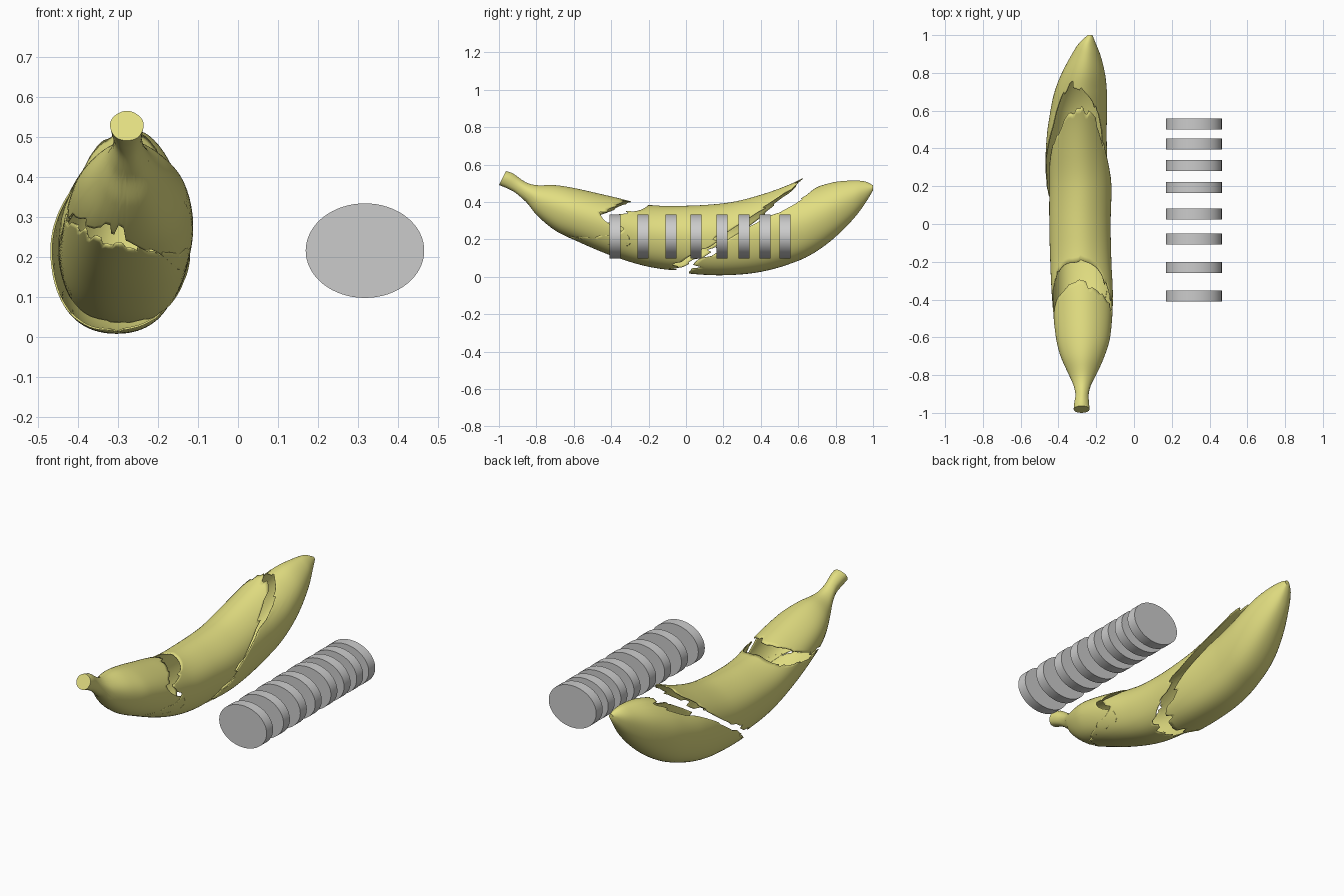
import bpy, bmesh, math, random

if "Cube" in bpy.data.objects:
    bpy.data.objects.remove(bpy.data.objects["Cube"])

# Fruit profile stations: y, bottom z, top z, left x, right x
PROFILE = [
    (-1.00, .490, .565, -.320, -.235), (-.95, .472, .555, -.316, -.238),
    (-.90, .445, .530, -.310, -.240), (-.85, .395, .502, -.322, -.227),
    (-.80, .330, .490, -.345, -.200), (-.70, .245, .490, -.390, -.155),
    (-.60, .195, .475, -.415, -.125), (-.40, .110, .430, -.435, -.110),
    (-.20, .050, .385, -.445, -.118), (.00, .025, .380, -.450, -.122),
    (.20, .015, .393, -.450, -.117), (.40, .033, .425, -.448, -.122),
    (.60, .090, .460, -.428, -.125), (.70, .140, .488, -.410, -.130),
    (.80, .215, .512, -.375, -.145), (.90, .315, .517, -.325, -.175),
    (.96, .395, .510, -.288, -.202), (1.00, .462, .490, -.245, -.220)]

# Tear lines as (angle, y); angle 0 = top, 90 = right, 180 = bottom
STEM_END = [(0, -.30), (30, -.34), (60, -.43), (80, -.42), (100, -.32), (125, -.36),
            (150, -.58), (180, -.70), (225, -.70), (270, -.52), (315, -.36), (360, -.30)]
MID_START = [(0, -.19), (35, -.24), (65, -.38), (90, -.36), (125, -.48), (150, -.60),
             (180, -.66), (230, -.63), (270, -.46), (315, -.24), (360, -.19)]
MID_END = [(0, .60), (25, .57), (50, .42), (75, .24), (100, .12), (130, -.02), (180, -.08),
           (230, .05), (270, .23), (300, .42), (330, .58), (360, .60)]
TIP_START = [(0, .72), (35, .62), (60, .45), (90, .24), (130, .07), (180, .04),
             (230, .11), (270, .29), (300, .50), (325, .72), (360, .72)]
SEG = 96


def interp(table, t):
    """Smooth (Hermite) interpolation of a table keyed on its first column."""
    i = 0
    while i < len(table) - 2 and t > table[i + 1][0]:
        i += 1
    a, b = table[i], table[i + 1]
    p, n = table[max(i - 1, 0)], table[min(i + 2, len(table) - 1)]
    h = b[0] - a[0]
    s = min(max((t - a[0]) / h, 0), 1)
    out = []
    for k in range(1, len(a)):
        m0 = (b[k] - p[k]) / (b[0] - p[0]) * h
        m1 = (n[k] - a[k]) / (n[0] - a[0]) * h
        out.append((2*s**3 - 3*s*s + 1) * a[k] + (s**3 - 2*s*s + s) * m0
                   + (3*s*s - 2*s**3) * b[k] + (s**3 - s*s) * m1)
    return out


def skin_point(y, ang):
    """Point on the fruit surface, faintly five-sided in section."""
    zb, zt, xl, xr = interp(PROFILE, y)
    r = 1 + .012 * (math.cos(5 * ang) - 1)
    x = (xl + xr) / 2 + (xr - xl) / 2 * r * math.sin(ang)
    z = (zb + zt) / 2 + (zt - zb) / 2 * r * math.cos(ang)
    return x, y, z


def tear(table, seed):
    """Jagged ragged edge around the fruit."""
    rng = random.Random(seed)
    edge, jag = [], 0
    for j in range(SEG):
        if rng.random() < .4:
            jag = rng.uniform(-.025, .025)
        edge.append(interp(table, 360 * j / SEG)[0] + jag)
    return edge


def peel(name, start, end, rings, adjust, cap=None):
    bm = bmesh.new()
    grid = []
    for i in range(rings + 1):
        row = []
        for j in range(SEG):
            y = start[j] + (end[j] - start[j]) * i / rings
            row.append(bm.verts.new(adjust(*skin_point(y, 2 * math.pi * j / SEG))))
        grid.append(row)
    for i in range(rings):
        for j in range(SEG):
            k = (j + 1) % SEG
            bm.faces.new((grid[i][j], grid[i][k], grid[i + 1][k], grid[i + 1][j]))
    if cap is not None:
        bm.faces.new(grid[cap])
    bmesh.ops.recalc_face_normals(bm, faces=bm.faces)
    # outward check on one side face
    bm.faces.ensure_lookup_table()
    f = bm.faces[(rings // 2) * SEG + SEG // 4]
    if f.normal.x < 0:
        bmesh.ops.reverse_faces(bm, faces=bm.faces)
    me = bpy.data.meshes.new(name)
    bm.to_mesh(me)
    bm.free()
    finish(name, me).modifiers.new("thickness", 'SOLIDIFY').thickness = .005
    me.materials.append(yellow)


def finish(name, me):
    ob = bpy.data.objects.new(name, me)
    bpy.context.collection.objects.link(ob)
    bpy.ops.object.select_all(action='DESELECT')
    ob.select_set(True)
    bpy.context.view_layer.objects.active = ob
    bpy.ops.object.shade_smooth_by_angle(angle=math.radians(40))
    return ob


yellow = bpy.data.materials.new("peel_yellow")
yellow.diffuse_color = (.76, .73, .22, 1)
yellow.use_nodes = True
yellow.node_tree.nodes["Principled BSDF"].inputs["Base Color"].default_value = yellow.diffuse_color


def stem_adjust(x, y, z):
    # slanted cut at the stem end
    if y < -.85:
        y += (z - .49) * .5 * (-.85 - y) / .15
    return x, y, z


def middle_adjust(x, y, z):
    # upper tongue curls up
    lift = .055 * (max(0, y - .2) / .4) ** 2
    return x, y, z + lift


def tip_adjust(x, y, z):
    # torn end sits lower and to the left
    k = min(1, max(0, (1 - y) / .5))
    return x - .02 * k, y, z - .011 * k


# Torn peel pieces
peel("peel_stem", [-1.0] * SEG, tear(STEM_END, 3), 30, stem_adjust, cap=0)
peel("peel_middle", tear(MID_START, 5), tear(MID_END, 8), 30, middle_adjust)
peel("peel_tip", tear(TIP_START, 11), [1.0] * SEG, 36, tip_adjust, cap=-1)

# Row of oval slices
for n, y in enumerate((-.38, -.23, -.08, .053, .193, .31, .423, .53)):
    bpy.ops.mesh.primitive_cylinder_add(vertices=64, radius=1, depth=.058,
                                        rotation=(math.pi / 2, 0, 0), location=(.317, y, .216))
    ob = bpy.context.object
    ob.name = f"slice_{n + 1}"
    ob.scale = (.148, .118, 1)
    bpy.ops.object.transform_apply(location=False, rotation=True, scale=True)
    bpy.ops.object.shade_smooth_by_angle(angle=math.radians(40))
